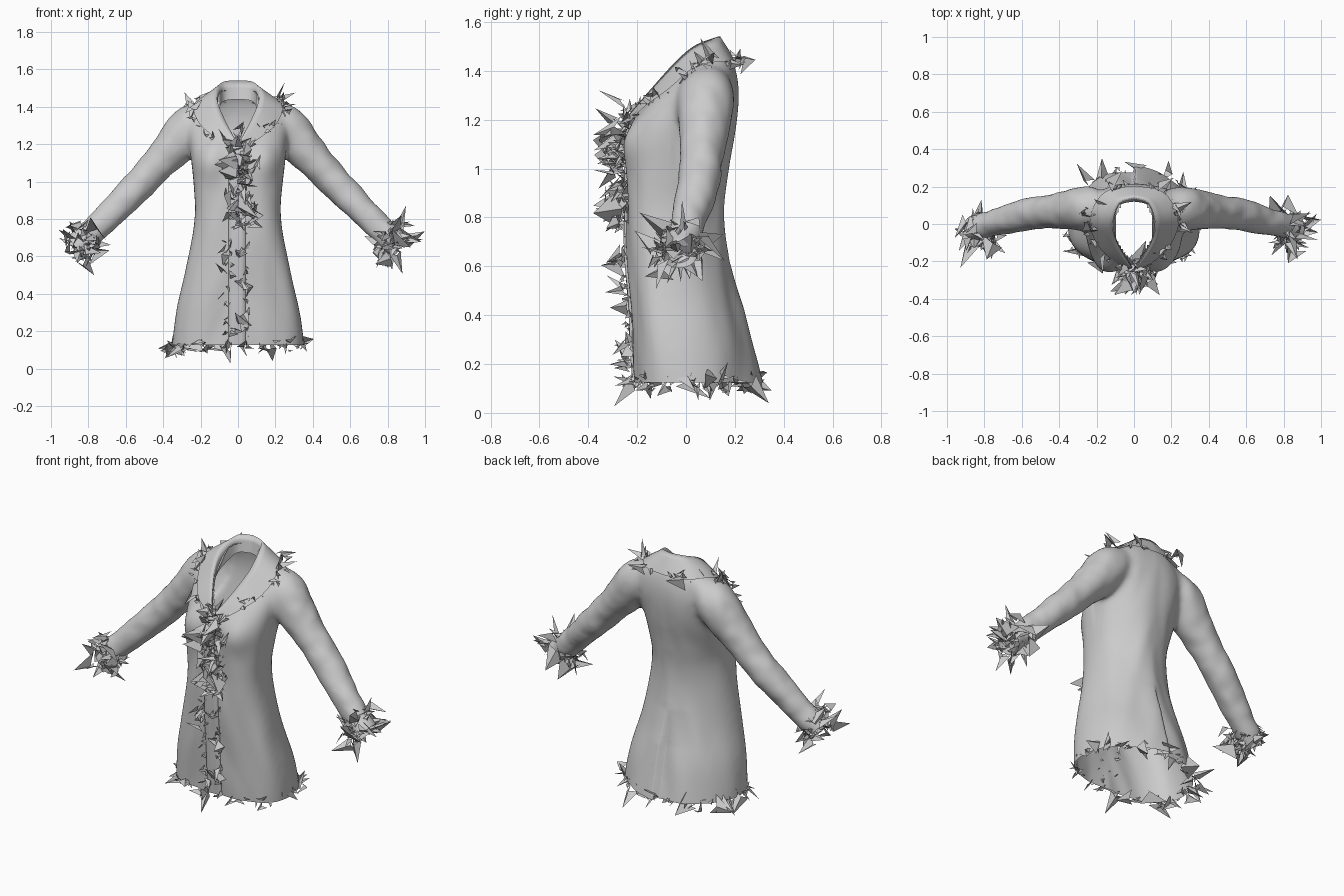
import bpy, bmesh, math, random
from mathutils import Vector, noise
from mathutils.bvhtree import BVHTree

if "Cube" in bpy.data.objects:
    bpy.data.objects.remove(bpy.data.objects["Cube"])

random.seed(4)

# ---------- helpers ----------
def make_object(name, bm, smooth=True):
    me = bpy.data.meshes.new(name)
    bm.to_mesh(me)
    bm.free()
    ob = bpy.data.objects.new(name, me)
    bpy.context.collection.objects.link(ob)
    for p in me.polygons:
        p.use_smooth = smooth
    return ob

def loft(bm, rings, closed=True, caps=True):
    rows = [[bm.verts.new(p) for p in r] for r in rings]
    n = len(rows[0])
    for a, b in zip(rows, rows[1:]):
        for i in range(n if closed else n - 1):
            j = (i + 1) % n
            bm.faces.new((a[i], a[j], b[j], b[i]))
    if caps:
        bm.faces.new(rows[0][::-1])
        bm.faces.new(rows[-1])

def curve(pts, n):
    """Catmull-Rom sampling of a point list (any dimension)."""
    out = []
    m = len(pts) - 1
    for k in range(n + 1):
        t = k / n * m
        i = min(int(t), m - 1)
        u = t - i
        p = [pts[max(0, min(m, i + d))] for d in (-1, 0, 1, 2)]
        out.append([0.5 * (2*b + (c-a)*u + (2*a-5*b+4*c-d)*u*u + (3*b-a-3*c+d)*u**3)
                    for a, b, c, d in zip(*p)])
    return out

def body_ring(z, hx, yf, yb, n=64):
    """Egg-like section: squarer front, rounder back."""
    ring = []
    low = min(1, max(0, (1.3 - z) / .4))
    ym = (yf + yb) / 2 - .045 * low
    for i in range(n):
        a = 2 * math.pi * i / n
        c, s = math.cos(a), math.sin(a)
        e = 2 / (2.4 - .5 * low if s > 0 else 2.4 + .4 * low)
        x = hx * math.copysign(abs(c) ** e, c)
        y = ym + ((yb - ym) if s > 0 else (yf - ym)) * abs(s) ** e
        ring.append(Vector((x, y, z)))
    return ring

# ---------- coat shell: torso and sleeves fused ----------
SECTIONS = [(.06, .355, -.21, .31), (.3, .335, -.22, .255), (.5, .287, -.23, .20),
            (.7, .247, -.24, .165), (.85, .232, -.243, .158), (1.0, .24, -.248, .175),
            (1.12, .252, -.245, .198), (1.22, .265, -.20, .21), (1.31, .27, -.125, .213),
            (1.39, .24, -.05, .203), (1.45, .165, 0, .183), (1.49, .10, .03, .15)]
SLEEVE = [(.17, .09, 1.34, .09), (.25, .085, 1.295, .118), (.345, .075, 1.187, .108),
          (.44, .067, 1.08, .092), (.55, .055, .96, .088), (.67, .025, .84, .08),
          (.77, 0, .74, .073), (.95, -.05, .57, .072)]

bm = bmesh.new()
loft(bm, [body_ring(*s) for s in curve(SECTIONS, 44)])
path = curve(SLEEVE, 28)
for side in (1, -1):
    rings = []
    for k, p in enumerate(path):
        t = Vector(path[min(k+1, 28)][:3]) - Vector(path[max(k-1, 0)][:3])
        u = t.cross(Vector((0, 1, 0))).normalized()
        v = t.cross(u).normalized()
        ring = [Vector(p[:3]) + p[3] * (u * math.cos(a) + v * math.sin(a))
                for a in (2 * math.pi * i / 24 for i in range(24))]
        rings.append([Vector((q.x * side, q.y, q.z)) for q in ring])
    loft(bm, rings)
bmesh.ops.recalc_face_normals(bm, faces=bm.faces)
coat = make_object("coat_shell", bm)
rm = coat.modifiers.new("fuse", 'REMESH')
rm.mode, rm.voxel_size = 'VOXEL', .013
sm = coat.modifiers.new("soften", 'SMOOTH')
sm.factor, sm.iterations = .5, 28
fused = bpy.data.meshes.new_from_object(coat.evaluated_get(bpy.context.evaluated_depsgraph_get()))
bm = bmesh.new()
bm.from_mesh(fused)
bm.normal_update()

# cloth shape: bust, creases, back vent
moves = []
for v in bm.verts:
    p = v.co
    ax = abs(p.x)
    bust = .028 * math.exp(-((ax-.15)/.07)**2 - ((p.z-1.11)/.1)**2) if p.y < -.05 else 0
    arm = min(1, max(0, (ax - .27) / .1)) if p.z > .5 else 0
    seed = 7 if p.x > 0 else 0
    fold = Vector(((ax - p.z) * 8, (ax + p.z) * 7, p.y * 14 + seed))
    crease = noise.noise(fold) * .007 * arm
    crease += noise.noise(Vector((p.x * 8, p.y * 6, p.z * 4 + ax * 6))) * .009 * (1 - arm)
    vent = 0
    if p.y > .05 and p.z < .62:
        f = min(1, (.62 - p.z) / .2) * math.exp(-(p.x / .1)**2)
        vent = .018 * f if p.x > 0 else -.02 * f
    moves.append(p + v.normal * (bust + crease + vent))
for v, p in zip(bm.verts, moves):
    v.co = p
surface = BVHTree.FromBMesh(bm)

# open the hem, cuffs and neck
cuts = [((0, 0, .125), (0, 0, -1)), ((.87, 0, .65), (.8, 0, -.6)), ((-.87, 0, .65), (-.8, 0, -.6))]
for co, no in cuts:
    bmesh.ops.bisect_plane(bm, geom=bm.verts[:] + bm.edges[:] + bm.faces[:],
                           plane_co=co, plane_no=no, clear_outer=True)
gone = []
for f in bm.faces:
    c = f.calc_center_median()
    hole = c.z > 1.25 and (c.x / .1)**2 + (c.y / .14)**2 < 1
    vee = c.y < 0 and c.z > 1.2 and abs(c.x) < min(.1, .09 * (c.z - 1.2) / .14)
    if hole or vee:
        gone.append(f)
bmesh.ops.delete(bm, geom=gone, context='FACES')
make_object("coat", bm)
bpy.data.objects.remove(coat)

def on_surface(p, lift):
    loc, nor, _, _ = surface.find_nearest(Vector(p))
    return loc + nor * lift

# ---------- folded collar with lapels ----------
STAND = [(0, .12, 1.44), (.075, .10, 1.43), (.10, .02, 1.39), (.10, -.06, 1.35), (.07, -.13, 1.29), (.012, -.225, 1.2)]
FOLD = [(0, .14, 1.54), (.075, .115, 1.535), (.11, .03, 1.50), (.11, -.05, 1.43), (.07, -.14, 1.33), (.012, -.235, 1.22)]
EDGE = [(0, .20, 1.43), (.13, .18, 1.43), (.22, .08, 1.42), (.235, -.06, 1.36), (.175, -.15, 1.28), (.04, -.24, 1.18)]
collar_edge = [on_surface(p, .01) for p in curve(EDGE, 24)]
collar_edge[0].x = 0
bm = bmesh.new()
for side in (1, -1):
    rows = []
    for k, (s, f, e) in enumerate(zip(curve(STAND, 24), curve(FOLD, 24), collar_edge)):
        s, f = Vector(s), Vector(f)
        mid = (f + e) / 2
        mid = mid.lerp(on_surface(mid, .014), .3) + Vector((0, 0, .006))
        if k == 0:
            mid.x = 0
        rows.append([Vector((q.x * side, q.y, q.z)) for q in (s, s.lerp(f, .6), f, f.lerp(mid, .5), mid, e)])
    loft(bm, rows, closed=False, caps=False)
bmesh.ops.remove_doubles(bm, verts=bm.verts, dist=.0005)
bmesh.ops.recalc_face_normals(bm, faces=bm.faces)
make_object("collar", bm)

# ---------- overlapping front placket ----------
bm = bmesh.new()
rows = []
for k in range(45):
    z = .125 + 1.055 * k / 44
    row = []
    for x, lift in ((-.05, 0), (-.048, .01), (-.02, .01), (.015, .01), (.038, .01), (.04, 0)):
        hit = surface.ray_cast(Vector((x, -1, z)), Vector((0, 1, 0)))[0]
        row.append(hit - Vector((0, lift, 0)))
    rows.append(row)
loft(bm, rows, closed=False, caps=False)
make_object("front_placket", bm)

# ---------- jagged trim ----------
def shards(name, path, count, spread, length, pull=(0, 0, 0), mirror=False):
    bm = bmesh.new()
    for side in ((1, -1) if mirror else (1,)):
        for _ in range(count):
            i = random.random() * (len(path) - 1)
            a, b = Vector(path[int(i)]), Vector(path[int(i) + 1])
            p = a.lerp(b, i % 1)
            nor = surface.find_nearest(p)[1]
            rnd = lambda: Vector([random.gauss(0, 1) for _ in range(3)])
            p += rnd() * spread
            d = (nor * .5 + rnd() * .65 + Vector(pull)).normalized()
            size = length * (.4 + 1.2 * random.random() ** 2)
            w = d.cross(rnd()).normalized() * size * random.uniform(.2, .5)
            pts = [p - w, p + w, p + d * size, p + d.cross(w) * random.uniform(.3, 1.2) + d * size * .25]
            vs = []
            for q in pts:
                vs.append(bm.verts.new((max(-1, min(1, q.x)) * side, max(-.38, min(.4, q.y)),
                                        max(0, min(1.54, q.z)))))
            bm.faces.new((vs[0], vs[3], vs[2]))
            bm.faces.new((vs[3], vs[1], vs[2]))
    make_object(name, bm, smooth=False)

# cuff loops
axis = Vector((.7, -.2, -.68)).normalized()
cu = axis.cross(Vector((0, 1, 0))).normalized()
cv = axis.cross(cu)
cuff = [Vector((.785, -.015, .72)) + axis * (.13 * (k % 12) / 12) + .065 * (cu * math.cos(k * .9) + cv * math.sin(k * .9))
        for k in range(40)]
shards("cuff_trim", cuff, 75, .014, .095, tuple(axis * .3), mirror=True)

# front opening: dense upper part, sparse lower edges
front = lambda x, z0, z1: [on_surface((x, -.26, z0 + (z1 - z0) * k / 10), .012) for k in range(11)]
shards("front_trim_upper", front(.01, .72, 1.2), 140, .03, .1, (0, -.15, 0))
shards("front_trim_left", front(.035, .12, .72), 24, .006, .06)
shards("front_trim_right", front(-.06, .12, .72), 20, .012, .07)

# collar edge and hem
shards("collar_trim", collar_edge[2:], 26, .01, .085, mirror=True)
hem = body_ring(.13, .34, -.21, .285)
shards("hem_trim", hem + hem[:1], 75, .01, .09, (0, 0, -.1))
